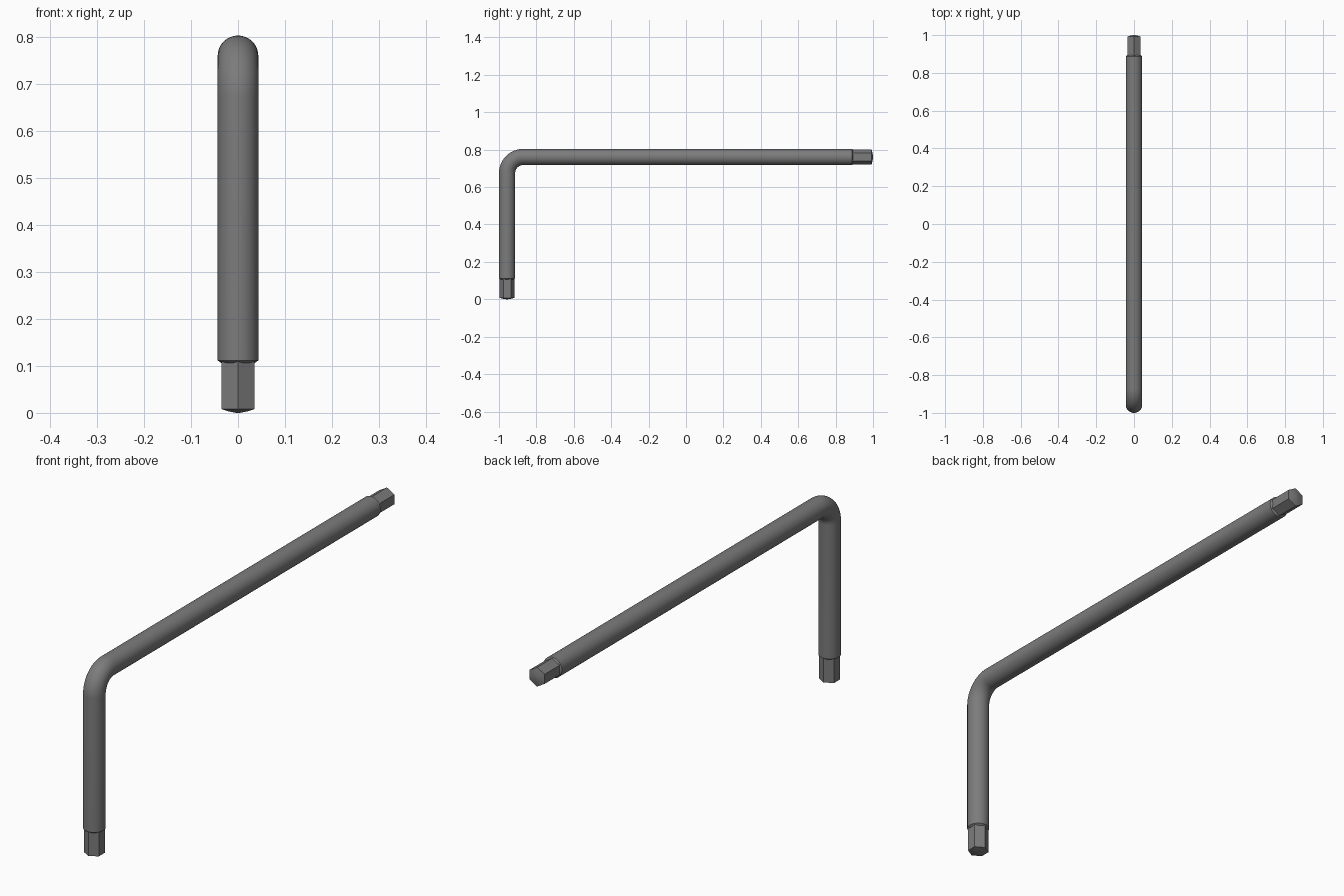
import bpy, bmesh, math
from mathutils import Vector

if "Cube" in bpy.data.objects:
    bpy.data.objects.remove(bpy.data.objects["Cube"])

R_SHAFT, R_HEX, R_BEND = 0.0433, 0.0405, 0.086
Y0 = -1 + R_SHAFT      # axis of the short arm
Z1 = 0.804 - R_SHAFT   # axis of the long arm
UP, BACK = Vector((0, 0, 1)), Vector((0, 1, 0))

steel = bpy.data.materials.new("dark_steel")
steel.diffuse_color = (0.2, 0.2, 0.2, 1)
steel.use_nodes = True
steel.node_tree.nodes["Principled BSDF"].inputs["Base Color"].default_value = steel.diffuse_color


def loft(name, rings, sides):
    """Skin rings of (centre, tangent, radius) lying along a path in the yz plane."""
    bm = bmesh.new()
    loops = []
    for c, t, r in rings:
        n = Vector((0, -t.z, t.y))
        loops.append([bm.verts.new(c + r * (math.cos(a) * n + math.sin(a) * Vector((1, 0, 0))))
                      for a in (2 * math.pi * i / sides for i in range(sides))])
    for a, b in zip(loops, loops[1:]):
        for i in range(sides):
            j = (i + 1) % sides
            bm.faces.new((a[i], a[j], b[j], b[i]))
    bm.faces.new(loops[0])
    bm.faces.new(loops[-1])
    bmesh.ops.recalc_face_normals(bm, faces=bm.faces)
    me = bpy.data.meshes.new(name)
    bm.to_mesh(me)
    bm.free()
    me.materials.append(steel)
    ob = bpy.data.objects.new(name, me)
    bpy.context.collection.objects.link(ob)
    bpy.ops.object.select_all(action='DESELECT')
    ob.select_set(True)
    bpy.context.view_layer.objects.active = ob
    bpy.ops.object.shade_smooth_by_angle(angle=math.radians(25))


start, end = Vector((0, Y0, 0)), Vector((0, 1, Z1))

# Bent round shaft with chamfered ends
chamfer = [(0.105, 0.034), (0.112, R_SHAFT)]
rings = [(start + UP * d, UP, r) for d, r in chamfer]
centre = Vector((0, Y0 + R_BEND, Z1 - R_BEND))
for k in range(17):
    a = math.pi / 2 * k / 16
    radial = Vector((0, -math.cos(a), math.sin(a)))
    rings.append((centre + R_BEND * radial, Vector((0, math.sin(a), math.cos(a))), R_SHAFT))
rings += [(end - BACK * d, BACK, r) for d, r in reversed(chamfer)]
loft("bent_shaft", rings, 48)

# Hexagonal tips with shallow crowned ends
tip = [(0, 0.004), (0.003, R_HEX * 0.55), (0.008, R_HEX), (0.125, R_HEX)]
for name, origin, d in (("short_arm_hex_tip", start, UP), ("long_arm_hex_tip", end, -BACK)):
    loft(name, [(origin + d * s, d, r) for s, r in tip], 6)
